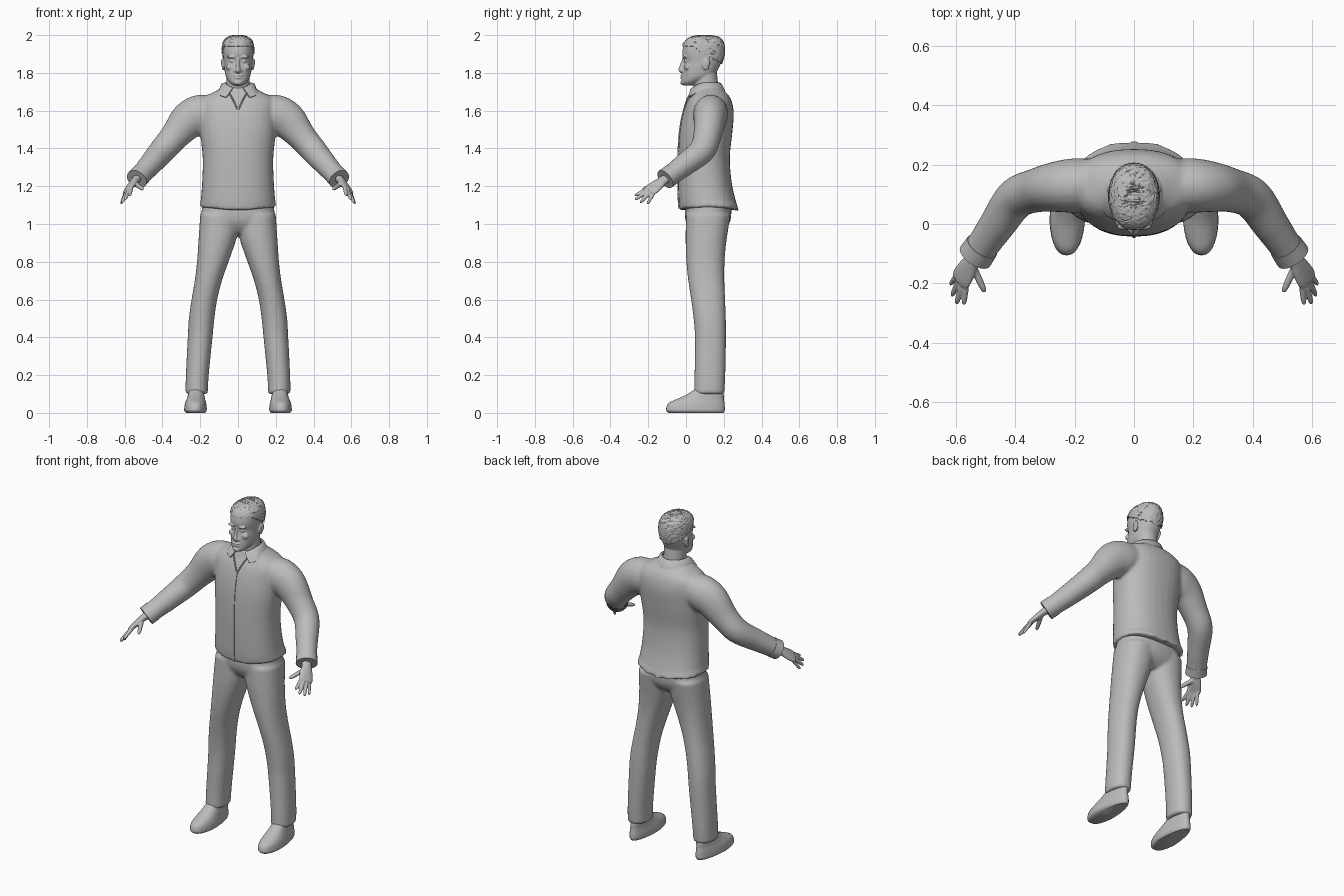
import bpy, bmesh, math, random
from mathutils import Vector, Matrix

if "Cube" in bpy.data.objects:
    bpy.data.objects.remove(bpy.data.objects["Cube"])

random.seed(4)
grey = bpy.data.materials.new("plain_grey")
grey.diffuse_color = (0.5, 0.5, 0.5, 1)
grey.use_nodes = True
grey.node_tree.nodes["Principled BSDF"].inputs["Base Color"].default_value = grey.diffuse_color


def spline(rows, n):
    """Catmull-Rom interpolation of number rows."""
    out = []
    for i in range(len(rows) - 1):
        p = [rows[max(0, min(len(rows) - 1, i + k))] for k in (-1, 0, 1, 2)]
        for j in range(n):
            t = j / n
            out.append([0.5 * (2*b + (c - a)*t + (2*a - 5*b + 4*c - d)*t*t + (3*b - a - 3*c + d)*t**3)
                        for a, b, c, d in zip(*p)])
    return out + [list(rows[-1])]


def loft(bm, rings, mirror=False):
    for s in ((1, -1) if mirror else (1,)):
        vs = [[bm.verts.new((p[0]*s, p[1], p[2])) for p in r] for r in rings]
        n = len(vs[0])
        for a, b in zip(vs, vs[1:]):
            for i in range(n):
                bm.faces.new((a[i], a[(i+1) % n], b[(i+1) % n], b[i]))
        bm.faces.new(vs[0][::-1])
        bm.faces.new(vs[-1])


def stack(rows, n=4, seg=32, power=2.3):
    """Horizontal rings from rows of z, x min, x max, y min, y max."""
    rings = []
    for z, x0, x1, y0, y1 in spline(rows, n):
        ring = []
        for k in range(seg):
            a = 2*math.pi*k/seg
            c, s = math.cos(a), math.sin(a)
            ring.append(((x0+x1)/2 + (x1-x0)/2*math.copysign(abs(c)**(2/power), c),
                         (y0+y1)/2 + (y1-y0)/2*math.copysign(abs(s)**(2/power), s), z))
        rings.append(ring)
    return rings


def tube(rows, n=4, seg=20, ref=(0, 0, 1)):
    """Rings along a path from rows of x, y, z, side radius, up radius."""
    rows = spline(rows, n)
    pts = [Vector(r[:3]) for r in rows]
    rings = []
    for i, r in enumerate(rows):
        t = (pts[min(i+1, len(pts)-1)] - pts[max(i-1, 0)]).normalized()
        u = t.cross(Vector(ref)).normalized()
        v = u.cross(t)
        rings.append([pts[i] + u*r[3]*math.cos(2*math.pi*k/seg) + v*r[4]*math.sin(2*math.pi*k/seg)
                      for k in range(seg)])
    return rings


def ball(bm, c, r, mirror=False):
    for s in ((1, -1) if mirror else (1,)):
        m = Matrix.Translation((c[0]*s, c[1], c[2])) @ Matrix.Diagonal((*r, 1))
        bmesh.ops.create_uvsphere(bm, u_segments=16, v_segments=10, radius=1, matrix=m)


def finish(name, bm, voxel=0, smooth=0, solid=0, angle=60):
    bmesh.ops.recalc_face_normals(bm, faces=bm.faces)
    me = bpy.data.meshes.new(name)
    bm.to_mesh(me)
    bm.free()
    ob = bpy.data.objects.new(name, me)
    bpy.context.collection.objects.link(ob)
    bpy.ops.object.select_all(action='DESELECT')
    ob.select_set(True)
    bpy.context.view_layer.objects.active = ob
    if voxel:
        m = ob.modifiers.new("blend", 'REMESH')
        m.mode, m.voxel_size = 'VOXEL', voxel
    if smooth:
        m = ob.modifiers.new("soften", 'SMOOTH')
        m.factor, m.iterations = 0.5, smooth
    if solid:
        m = ob.modifiers.new("thickness", 'SOLIDIFY')
        m.thickness, m.offset = solid, 0
    for m in list(ob.modifiers):
        bpy.ops.object.modifier_apply(modifier=m.name)
    ob.data.materials.clear()
    ob.data.materials.append(grey)
    bpy.ops.object.shade_smooth_by_angle(angle=math.radians(angle))
    return ob


# Jacket: body and both sleeves blended together
bm = bmesh.new()
body = [(1.07, -.203, .203, -.035, .28), (1.13, -.197, .197, -.04, .262), (1.22, -.19, .19, -.042, .242),
        (1.35, -.187, .187, -.042, .232), (1.48, -.2, .2, -.035, .245), (1.58, -.205, .205, -.018, .253),
        (1.64, -.205, .205, .002, .245), (1.675, -.175, .175, .02, .23), (1.7, -.125, .125, .03, .208),
        (1.725, -.085, .085, .038, .18)]
rings = stack(body)
for p_ring in rings[:3]:
    p_ring[:] = [(x, y, z + .02*min(1, abs(x)/.2)) for x, y, z in p_ring]
loft(bm, rings)
loft(bm, tube([(.13, .135, 1.59, .085, .09), (.2, .13, 1.58, .092, .105), (.265, .125, 1.545, .085, .1),
               (.335, .112, 1.465, .074, .078), (.4, .085, 1.39, .07, .07), (.46, 0, 1.32, .062, .062),
               (.505, -.065, 1.27, .056, .055), (.533, -.105, 1.24, .056, .052)]), True)
finish("jacket", bm, .009, 6)

# Turned cuffs at the sleeve ends
bm = bmesh.new()
loft(bm, tube([(.512, -.075, 1.263, .058, .055), (.536, -.11, 1.237, .06, .055)], 3), True)
finish("cuffs", bm, angle=40)

# Jacket front closure
bm = bmesh.new()
front = [(r[0], r[3]) for r in spline(body, 4) if 1.08 < r[0] < 1.62]
cols = [[bm.verts.new((x, y - .002, z)) for z, y in front] for x in (-.005, .005)]
for i in range(len(front) - 1):
    bm.faces.new((cols[0][i], cols[1][i], cols[1][i+1], cols[0][i+1]))
finish("front_closure", bm, solid=.004)

# Collar: flaring band that drops into a pointed leaf at each side of the opening
bm = bmesh.new()
prev = None
for k in range(33):
    a = math.radians(22 + 316*k/32)
    f = max(0, math.cos(a))**2
    s, c = math.sin(a), math.cos(a)
    row = [(.07*s, .103 - .073*c, 1.745 - .03*f), (.085*s, .103 - .083*c, 1.74 - .032*f),
           (.1*s*(1 + .75*f), .105 - .1*c + .005*f, 1.70 - .035*f)]
    row = [bm.verts.new(p) for p in row]
    if prev:
        for j in range(2):
            bm.faces.new((prev[j], row[j], row[j+1], prev[j+1]))
    prev = row
finish("collar", bm, solid=.008)

# Neckline: raised edges of the V opening
bm = bmesh.new()
loft(bm, tube([(.045, .022, 1.69, .004, .004), (.025, .004, 1.655, .004, .004), (0, -.013, 1.6, .004, .004)],
              3, 8, (0, 1, 0)), True)
finish("neckline_edges", bm)

# Trousers: hips and legs
bm = bmesh.new()
loft(bm, stack([(.95, -.1, .1, .04, .18), (.98, -.17, .17, .015, .215), (1.03, -.195, .195, -.005, .238),
                (1.12, -.185, .185, -.005, .24)]))
loft(bm, stack([(.1, .16, .278, .042, .203), (.2, .155, .276, .045, .208), (.4, .135, .266, .047, .212),
                (.5, .125, .26, .04, .211), (.6, .11, .246, .027, .207), (.7, .085, .229, .012, .203),
                (.8, .05, .217, .002, .204), (.9, .015, .21, -.002, .213), (.96, 0, .206, -.002, .222),
                (1.05, -.01, .2, 0, .235)], power=2.2), True)
finish("trousers", bm, .009, 5)

# Shoes
bm = bmesh.new()
rings = stack([(.008, .172, .275, -.092, .198), (.02, .164, .285, -.105, .205), (.035, .164, .284, -.103, .205),
               (.055, .168, .28, -.088, .203), (.075, .172, .274, -.045, .2), (.095, .175, .27, .0, .2),
               (.13, .18, .265, .055, .19)], 3)
# toes turned slightly out, heel narrower, sole touching the ground
loft(bm, [[(.222 + (x - .222)*(1 - max(0, y - .02)*1.4) + .02*(.05 - y), y, max(0, z - .008)
            if z < .03 else z) for x, y, z in r] for r in rings], True)
finish("shoes", bm, angle=50)

# Hands: palm, four fingers and thumb
bm = bmesh.new()
normal = Vector((.62, -.05, .78))
loft(bm, tube([(.522, -.09, 1.25, .03, .026), (.545, -.122, 1.23, .028, .02), (.562, -.15, 1.208, .037, .018),
               (.58, -.18, 1.185, .042, .014), (.588, -.195, 1.173, .037, .011)], 4, 16, normal), True)
for knuckle, tip, r in (((.566, -.205, 1.185), (.574, -.272, 1.15), .0095),
                        ((.579, -.2, 1.178), (.599, -.27, 1.128), .01),
                        ((.59, -.188, 1.168), (.614, -.243, 1.112), .0095),
                        ((.597, -.172, 1.16), (.62, -.205, 1.105), .0085),
                        ((.545, -.14, 1.215), (.503, -.23, 1.183), .0115)):
    a, b = Vector(knuckle), Vector(tip)
    rows = [(*a.lerp(b, t), r*k, r*k) for t, k in ((-.15, 1), (.2, 1.1), (.55, 1.05), (.85, .9), (1, .45))]
    loft(bm, tube(rows, 3, 10, normal), True)
finish("hands", bm, .004, 2)

# Head: skull, neck and face features
bm = bmesh.new()
skull = stack([(1.733, -.024, .024, -.012, .04), (1.75, -.045, .045, -.024, .08), (1.78, -.064, .064, -.022, .145),
               (1.82, -.072, .072, -.017, .17), (1.86, -.076, .076, -.01, .188), (1.9, -.079, .079, -.02, .198),
               (1.94, -.078, .078, -.014, .198), (1.968, -.069, .069, .002, .189), (1.985, -.05, .05, .03, .168),
               (1.993, -.02, .02, .065, .13)], 4, 40, 2.15)
loft(bm, skull)
loft(bm, tube([(0, .11, 1.66, .07, .07), (0, .105, 1.74, .062, .065), (0, .1, 1.83, .06, .06)], 4, 24, (0, 1, 0)))
loft(bm, tube([(0, -.012, 1.875, .007, .008), (0, -.02, 1.84, .009, .012), (0, -.026, 1.815, .014, .014),
               (0, -.02, 1.803, .01, .007)], 4, 12, (0, 1, 0)))
ball(bm, (.015, -.017, 1.811), (.009, .01, .008), True)   # nostrils
ball(bm, (.032, -.009, 1.885), (.027, .011, .008), True)  # brows
ball(bm, (.031, -.001, 1.862), (.014, .009, .007), True)  # eyes
ball(bm, (.042, .006, 1.83), (.022, .016, .018), True)    # cheeks
ball(bm, (0, -.019, 1.786), (.026, .011, .005))           # upper lip
ball(bm, (0, -.019, 1.774), (.023, .011, .006))           # lower lip
ball(bm, (0, -.017, 1.748), (.022, .014, .012))           # chin
ball(bm, (.079, .105, 1.845), (.008, .02, .032), True)    # ears
ball(bm, (.084, .114, 1.855), (.006, .014, .022), True)
finish("head", bm, .004, 2)

# Hair: cropped rough cap above the hairline
bm = bmesh.new()
loft(bm, skull)
low = [v for v in bm.verts if v.co.z < 1.935 - .55*max(0, v.co.y - .02)]
bmesh.ops.delete(bm, geom=low, context='VERTS')
bmesh.ops.triangulate(bm, faces=bm.faces)
bmesh.ops.recalc_face_normals(bm, faces=bm.faces)
bmesh.ops.subdivide_edges(bm, edges=bm.edges, cuts=1, use_grid_fill=True)
bm.normal_update()
for v in bm.verts:
    v.co += v.normal * random.uniform(.002, .007)
finish("hair", bm, solid=.004)
